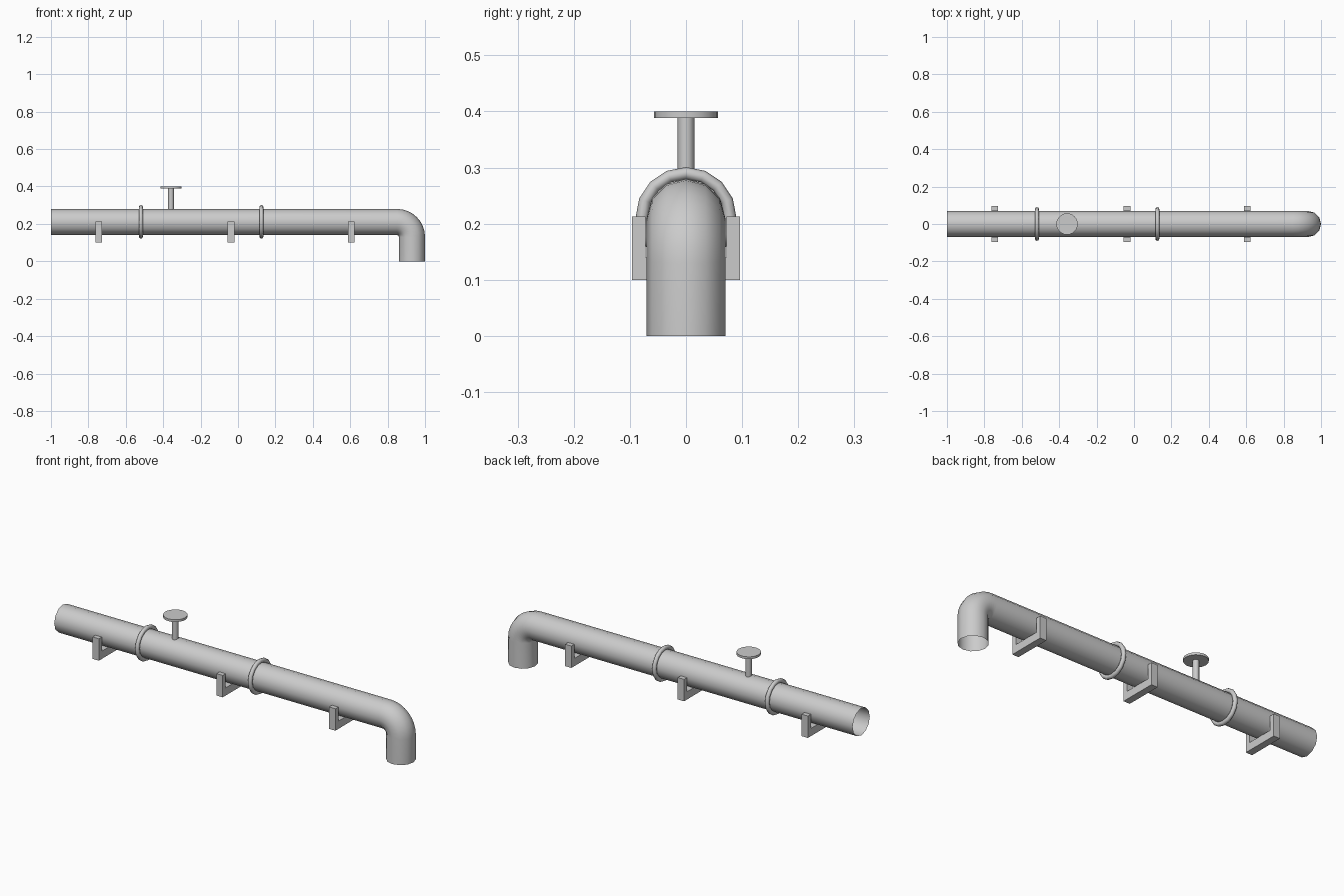
import bpy, bmesh
from math import sin, cos, pi, radians
from mathutils import Vector

cube = bpy.data.objects.get("Cube")
if cube:
    bpy.data.objects.remove(cube, do_unlink=True)

grey = bpy.data.materials.new("pipe_grey")
grey.use_nodes = True
GREY = (0.6, 0.6, 0.6, 1)
grey.diffuse_color = GREY
grey.node_tree.nodes["Principled BSDF"].inputs["Base Color"].default_value = GREY

AXIS_Z = 0.21   # height of the horizontal run
RADIUS = 0.07
BEND = 0.08     # centreline radius of the elbow


def finish(obj, name, angle=None):
    obj.name = obj.data.name = name
    obj.data.materials.clear()
    obj.data.materials.append(grey)
    if angle:
        bpy.ops.object.select_all(action='DESELECT')
        obj.select_set(True)
        bpy.context.view_layer.objects.active = obj
        bpy.ops.object.shade_smooth_by_angle(angle=radians(angle))
    return obj


def tube(name, stations, sides):
    """Open tube through (point, tilt) stations lying in the XZ plane."""
    bm = bmesh.new()
    rings = []
    for (x, z), tilt in stations:
        out = Vector((sin(tilt), 0, cos(tilt)))
        ring = []
        for i in range(sides):
            a = 2 * pi * i / sides
            offset = out * cos(a) + Vector((0, sin(a), 0))
            ring.append(bm.verts.new(Vector((x, 0, z)) + offset * RADIUS))
        rings.append(ring)
    for a, b in zip(rings, rings[1:]):
        for i in range(sides):
            j = (i + 1) % sides
            bm.faces.new((a[i], a[j], b[j], b[i]))
    bmesh.ops.recalc_face_normals(bm, faces=bm.faces)
    mesh = bpy.data.meshes.new(name)
    bm.to_mesh(mesh)
    bm.free()
    obj = bpy.data.objects.new(name, mesh)
    bpy.context.collection.objects.link(obj)
    return finish(obj, name, 50)


def cylinder(name, x, z0, z1, radius, sides):
    bpy.ops.mesh.primitive_cylinder_add(vertices=sides, radius=radius, depth=z1 - z0,
                                        location=(x, 0, (z0 + z1) / 2))
    return finish(bpy.context.object, name, 40)


# Main pipe with elbow and downward outlet
corner = 1 - RADIUS - BEND
STEPS = 8
stations = [((-1, AXIS_Z), 0)]
for s in range(STEPS + 1):
    t = s / STEPS * pi / 2
    stations.append(((corner + BEND * sin(t), AXIS_Z - BEND + BEND * cos(t)), t))
stations.append(((corner + BEND, 0), pi / 2))
tube("main_pipe", stations, 12)

# Joint rings
for n, x in enumerate((-0.519, 0.125), 1):
    bpy.ops.mesh.primitive_torus_add(major_radius=0.079, minor_radius=0.011,
                                     major_segments=16, minor_segments=8,
                                     location=(x, 0, AXIS_Z + 0.001),
                                     rotation=(0, pi / 2, 0))
    finish(bpy.context.object, f"joint_ring_{n}", 50)

# Valve stem and round handle
cylinder("valve_stem", -0.358, 0.26, 0.39, 0.015, 12)
cylinder("valve_handle", -0.358, 0.388, 0.4, 0.057, 24)


# U-shaped brackets, extruded from one profile
def bracket(name, x, width=0.036):
    half = [(0.096, 0.1), (0.096, 0.213), (0.072, 0.213), (0.072, 0.14)]
    profile = half + [(-y, z) for y, z in reversed(half)]
    bm = bmesh.new()
    face = bm.faces.new([bm.verts.new((x - width / 2, y, z)) for y, z in profile])
    extruded = bmesh.ops.extrude_face_region(bm, geom=[face])["geom"]
    moved = [v for v in extruded if isinstance(v, bmesh.types.BMVert)]
    bmesh.ops.translate(bm, verts=moved, vec=(width, 0, 0))
    bmesh.ops.recalc_face_normals(bm, faces=bm.faces)
    mesh = bpy.data.meshes.new(name)
    bm.to_mesh(mesh)
    bm.free()
    obj = bpy.data.objects.new(name, mesh)
    bpy.context.collection.objects.link(obj)
    finish(obj, name)


for n, x in enumerate((-0.745, -0.038, 0.605), 1):
    bracket(f"bracket_{n}", x)
